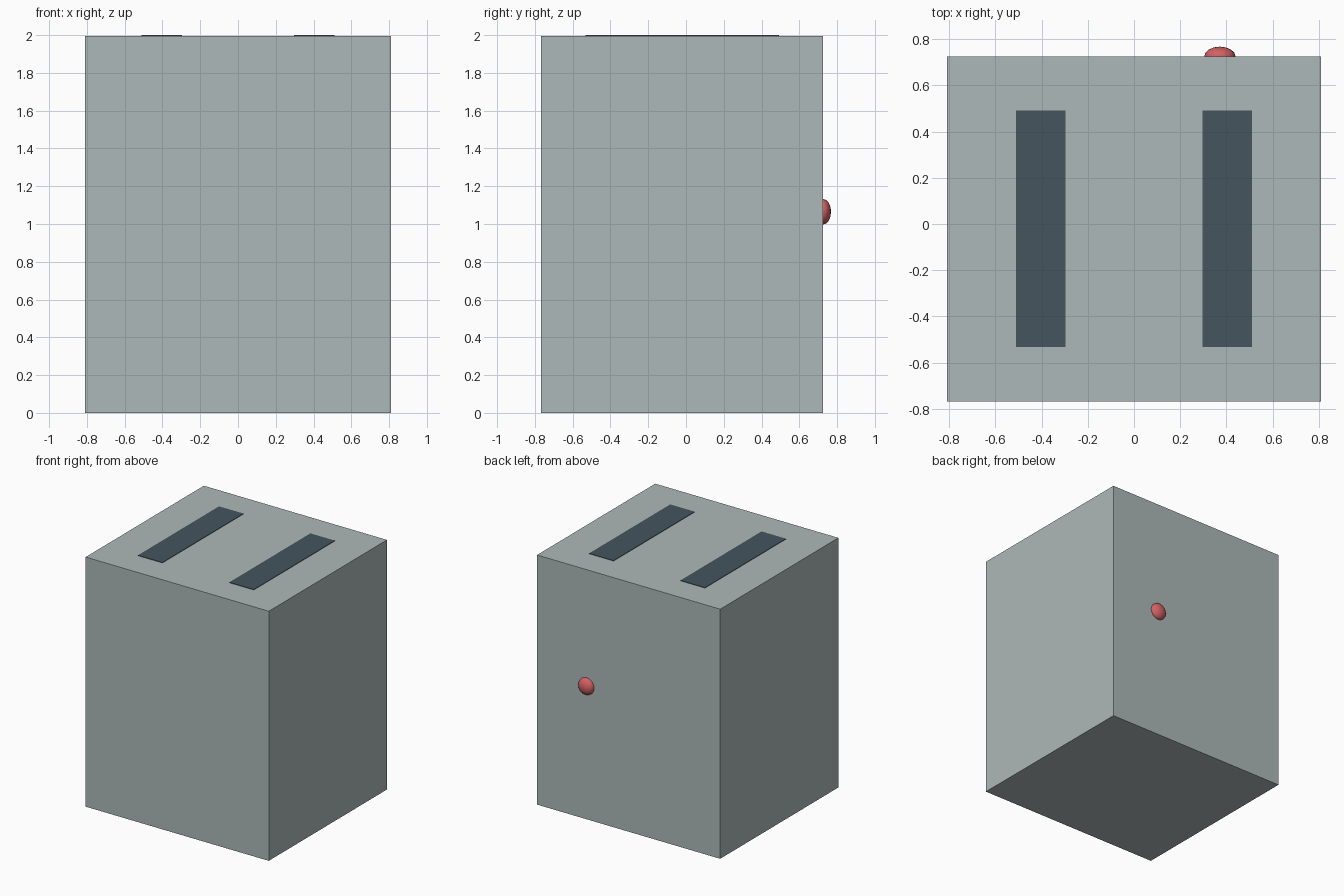
import bpy

if "Cube" in bpy.data.objects:
    bpy.data.objects.remove(bpy.data.objects["Cube"])


def material(name, colour):
    m = bpy.data.materials.new(name)
    m.diffuse_color = (*colour, 1)
    m.use_nodes = True
    m.node_tree.nodes["Principled BSDF"].inputs["Base Color"].default_value = m.diffuse_color
    return m


def box(name, lo, hi, mat):
    bpy.ops.mesh.primitive_cube_add(size=1, location=[(a + b) / 2 for a, b in zip(lo, hi)])
    ob = bpy.context.object
    ob.name = name
    ob.scale = [b - a for a, b in zip(lo, hi)]
    bpy.ops.object.transform_apply(location=False, rotation=False, scale=True)
    ob.data.materials.append(mat)
    return ob


shell = material("shell_grey", (0.42, 0.48, 0.48))
dark = material("slot_dark", (0.06, 0.09, 0.11))
red = material("button_red", (0.65, 0.12, 0.13))

# Main casing
BACK = 0.725
box("casing", (-0.81, -0.768, 0), (0.81, BACK, 1.996), shell)

# Long dark slots, sitting just proud of the top
for side, x in (("left", -0.404), ("right", 0.404)):
    box(side + "_slot", (x - 0.108, -0.532, 1.95), (x + 0.108, 0.492, 2.0), dark)

# Flattened button half sunk into the back
bpy.ops.mesh.primitive_uv_sphere_add(segments=16, ring_count=8, radius=1,
                                     location=(0.372, BACK, 1.065), rotation=(1.5708, 0, 0))
button = bpy.context.object
button.name = "button"
button.scale = (0.068, 0.068, 0.043)
button.data.materials.append(red)
bpy.ops.object.shade_smooth()
